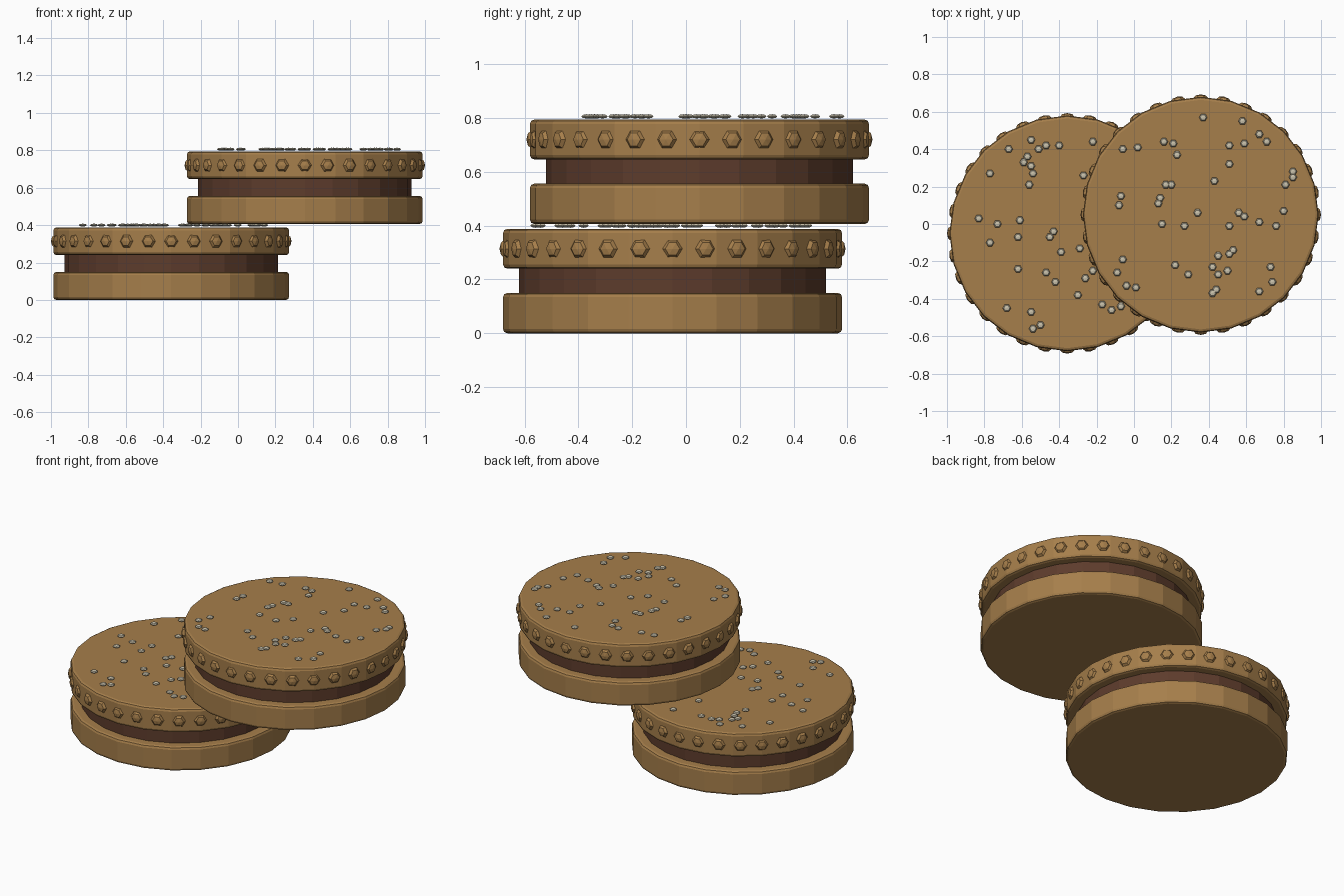
import bpy, bmesh, random
from math import pi, cos, sin
from mathutils import Matrix

if "Cube" in bpy.data.objects:
    bpy.data.objects.remove(bpy.data.objects["Cube"])

random.seed(4)


def material(name, rgb):
    m = bpy.data.materials.new(name)
    m.diffuse_color = (*rgb, 1)
    m.use_nodes = True
    m.node_tree.nodes["Principled BSDF"].inputs["Base Color"].default_value = m.diffuse_color
    return m


BISCUIT = material("biscuit", (0.38, 0.21, 0.07))
FILLING = material("filling", (0.11, 0.045, 0.025))
SUGAR = material("sugar", (0.6, 0.55, 0.42))


def finish(bm, name, mat):
    me = bpy.data.meshes.new(name)
    bm.to_mesh(me)
    bm.free()
    me.materials.append(mat)
    ob = bpy.data.objects.new(name, me)
    bpy.context.collection.objects.link(ob)
    return ob


def disc(name, mat, x, y, z0, z1, r, bevel=0.0):
    bm = bmesh.new()
    bmesh.ops.create_cone(bm, cap_ends=True, segments=24, radius1=r, radius2=r, depth=z1 - z0,
                          matrix=Matrix.Translation((x, y, (z0 + z1) / 2)))
    if bevel:
        rims = [e for e in bm.edges if abs(e.verts[0].co.z - e.verts[1].co.z) < 1e-5]
        bmesh.ops.bevel(bm, geom=rims, offset=bevel, segments=2, profile=0.5, affect='EDGES')
    return finish(bm, name, mat)


def blobs(name, mat, matrices):
    # many small six-sided flattened beads in one mesh
    bm = bmesh.new()
    for m in matrices:
        bmesh.ops.create_uvsphere(bm, u_segments=6, v_segments=4, radius=1, matrix=m)
    return finish(bm, name, mat)


def sandwich(tag, x, y, z, grains):
    disc(tag + "_bottom_biscuit", BISCUIT, x, y, z, z + 0.15, 0.63, 0.016)
    disc(tag + "_filling", FILLING, x, y, z + 0.14, z + 0.25, 0.57)
    disc(tag + "_top_biscuit", BISCUIT, x, y, z + 0.24, z + 0.388, 0.63, 0.016)
    # ring of bumps around the top biscuit
    ring = []
    for i in range(32):
        a = 2 * pi * i / 32
        ring.append(Matrix.Translation((x + 0.624 * cos(a), y + 0.624 * sin(a), z + 0.314))
                    @ Matrix.Rotation(a, 4, 'Z') @ Matrix.Rotation(pi / 2, 4, 'Y')
                    @ Matrix.Diagonal((0.038, 0.038, 0.019, 1)))
    blobs(tag + "_rim_bumps", BISCUIT, ring)
    # sugar grains on top
    blobs(tag + "_sugar_grains", SUGAR,
          [Matrix.Translation((gx / 100, gy / 100, z + 0.4)) @ Matrix.Rotation(pi / 6, 4, 'Z')
           @ Matrix.Diagonal((0.022, 0.022, 0.008, 1)) for gx, gy in grains])


# grain positions in hundredths
LOW = [(-67, 40), (-55, 45), (-51, 40), (-47, 42), (-40, 42), (-22, 44), (-77, 27), (-57, 36),
       (-59, 33), (-55, 31), (-54, 27), (-56, 21), (-27, 26), (-83, 3), (-73, 0), (-61, 2),
       (-62, -7), (-77, -10), (-43, -4), (-45, -7), (-39, -15), (-29, -13), (-62, -24),
       (-47, -26), (-42, -31), (-26, -29), (-22, -25), (-30, -38), (-68, -45), (-55, -47),
       (-54, -56), (-50, -54), (-17, -43), (-12, -46), (-7, -44)]
HIGH = [(37, 57), (58, 55), (67, 48), (71, 44), (59, 43), (51, 42), (16, 44), (21, 43), (23, 37),
        (2, 41), (-6, 40), (51, 32), (85, 28), (85, 25), (81, 21), (43, 23), (17, 21), (20, 21),
        (14, 14), (13, 11), (-7, 15), (-8, 10), (34, 6), (56, 6), (59, 4), (80, 7), (67, 1),
        (76, -1), (15, 0), (27, -1), (51, -1), (53, -14), (51, -16), (45, -17), (-6, -19),
        (22, -22), (29, -27), (42, -23), (45, -27), (50, -25), (73, -23), (74, -31), (67, -36),
        (44, -35), (42, -37), (-9, -26), (-4, -33), (1, -34)]
# grains hidden under the upper sandwich
hidden = [(random.uniform(-20, 17), random.uniform(-25, 22)) for _ in range(12)]

sandwich("lower", -0.357, -0.05, 0.0, LOW + hidden)
sandwich("upper", 0.357, 0.05, 0.406, HIGH)
